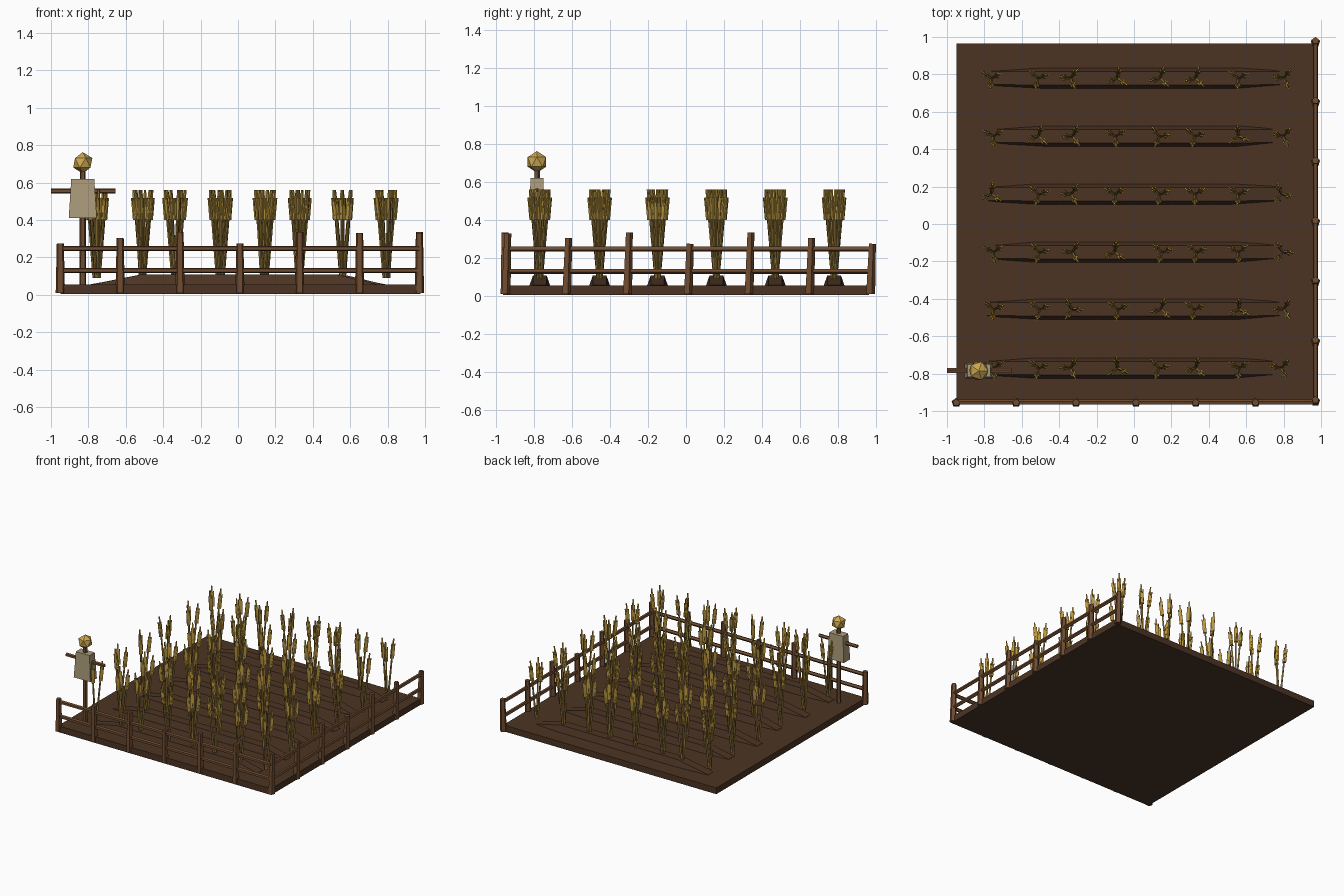
import bpy, bmesh, math, random
from mathutils import Vector

random.seed(4)
cube = bpy.data.objects.get("Cube")
if cube:
    bpy.data.objects.remove(cube)


def material(name, rgb):
    lin = [((c / 255 + 0.055) / 1.055) ** 2.4 for c in rgb] + [1]
    m = bpy.data.materials.new(name)
    m.use_nodes = True
    m.diffuse_color = lin
    m.node_tree.nodes["Principled BSDF"].inputs["Base Color"].default_value = lin
    return m


SOIL = material("soil", (76, 52, 36))
WOOD = material("wood", (112, 76, 48))
STALK = material("straw stalk", (142, 113, 50))
GRAIN = material("ripe grain", (186, 149, 62))
CLOTH = material("sackcloth", (172, 156, 122))
STRAW = material("straw head", (206, 168, 80))


def finish(bm, name, mat):
    bmesh.ops.recalc_face_normals(bm, faces=bm.faces)
    mesh = bpy.data.meshes.new(name)
    bm.to_mesh(mesh)
    bm.free()
    mesh.materials.append(mat)
    obj = bpy.data.objects.new(name, mesh)
    bpy.context.collection.objects.link(obj)
    return obj


def rod(bm, a, b, r1, r2, sides=5):
    """Tapered low-poly rod from a to b."""
    a, b = Vector(a), Vector(b)
    d = b - a
    made = bmesh.ops.create_cone(bm, cap_ends=True, segments=sides,
                                 radius1=r1, radius2=r2, depth=d.length)["verts"]
    rot = Vector((0, 0, 1)).rotation_difference(d.normalized())
    for v in made:
        v.co = rot @ v.co + (a + b) / 2


def box(bm, x0, x1, y0, y1, z0, z1):
    made = bmesh.ops.create_cube(bm, size=1)["verts"]
    for v in made:
        v.co = (x1 if v.co.x > 0 else x0, y1 if v.co.y > 0 else y0, z1 if v.co.z > 0 else z0)
    return made


# Field slab
bm = bmesh.new()
box(bm, -0.95, 0.975, -0.965, 0.965, 0.004, 0.055)
finish(bm, "field_ground", SOIL)

ROWS = [-0.77, -0.455, -0.15, 0.16, 0.47, 0.78]
COLUMNS = [-0.755, -0.51, -0.335, -0.095, 0.14, 0.325, 0.56, 0.795]

# Ploughed ridges, trapezoid in section with sloping ends
for i, y in enumerate(ROWS):
    bm = bmesh.new()
    rings = []
    for x, base, top, z in ((-0.76, 0.045, 0.035, 0.057), (-0.5, 0.06, 0.036, 0.108),
                            (0.54, 0.06, 0.036, 0.108), (0.76, 0.045, 0.035, 0.057)):
        x += random.uniform(-0.03, 0.03)
        rings.append([bm.verts.new((x, y + dy, h)) for dy, h in
                      ((-base, 0.04), (-top, z), (top, z), (base, 0.04))])
    for r, s in zip(rings, rings[1:]):
        for k in range(4):
            n = (k + 1) % 4
            bm.faces.new((r[k], r[n], s[n], s[k]))
    bm.faces.new(rings[0])
    bm.faces.new(rings[-1])
    finish(bm, f"soil_ridge_{i + 1}", SOIL)

# Crop: three splayed stalks per clump, each with a clustered ear
TURNS = [30, 20, 60, 30, 12, 22, 30, 55]
stalks, ears = bmesh.new(), bmesh.new()
for y in ROWS:
    for x, turn in zip(COLUMNS, TURNS):
        cx = x + random.uniform(-0.008, 0.008)
        offset = random.choice((0, 0, 60)) + random.uniform(-8, 8)
        for k in range(3):
            ang = math.radians(turn + offset + 120 * k)
            out = Vector((math.cos(ang), math.sin(ang), 0))
            foot = Vector((cx, y, 0.09)) + out * 0.008
            tip = Vector((cx, y, 0.56)) + out * 0.051
            rod(stalks, foot, foot.lerp(tip, 0.82), 0.009, 0.007, 4)
            rod(ears, foot.lerp(tip, 0.74), tip, 0.012, 0.006, 4)
            for j in range(3):
                a = ang + math.radians(120 * j)
                side = Vector((math.cos(a), math.sin(a), 0)) * 0.013
                rod(ears, foot.lerp(tip, 0.66) + side * 0.7,
                    foot.lerp(tip, 0.91) + side, 0.009, 0.005, 4)
finish(stalks, "crop_stalks", STALK)
finish(ears, "crop_ears", GRAIN)

# Fence along the front and the left-hand side
STEPS = [-0.95 + 0.32 * k for k in range(7)]
FRONT_TOPS = [0.275, 0.305, 0.335, 0.275, 0.335, 0.33]
SIDE_TOPS = [0.33, 0.305, 0.335, 0.275, 0.335, 0.305, 0.275]
bm = bmesh.new()
for x, top in zip(STEPS, FRONT_TOPS):
    rod(bm, (x, -0.955, 0.01), (x, -0.955, top), 0.026, 0.02)
for y, top in zip(STEPS, SIDE_TOPS):
    rod(bm, (0.97, y, 0.01), (0.97, y + 0.01, top), 0.026, 0.02)
finish(bm, "fence_posts", WOOD)

bm = bmesh.new()
for z in (0.13, 0.248):
    rod(bm, (-0.95, -0.953, z), (0.97, -0.953, z), 0.015, 0.015)
    rod(bm, (0.97, -0.953, z), (0.97, 0.97, z), 0.015, 0.015)
finish(bm, "fence_rails", WOOD)

# Scarecrow
SX, SY = -0.83, -0.785
bm = bmesh.new()
rod(bm, (SX, SY, 0.05), (SX, SY, 0.67), 0.019, 0.016)
finish(bm, "scarecrow_pole", WOOD)
bm = bmesh.new()
rod(bm, (-1, SY, 0.555), (-0.655, SY, 0.555), 0.014, 0.014)
finish(bm, "scarecrow_arms", WOOD)

bm = bmesh.new()
for v in box(bm, SX - 0.075, SX + 0.075, SY - 0.042, SY + 0.042, 0.41, 0.62):
    if v.co.z > 0.5:
        v.co.x = SX + (v.co.x - SX) * 0.82
        v.co.y = SY + (v.co.y - SY) * 0.8
finish(bm, "scarecrow_smock", CLOTH)

bm = bmesh.new()
bmesh.ops.create_icosphere(bm, subdivisions=1, radius=0.057)
head = finish(bm, "scarecrow_head", STRAW)
head.location = (SX, SY, 0.706)
